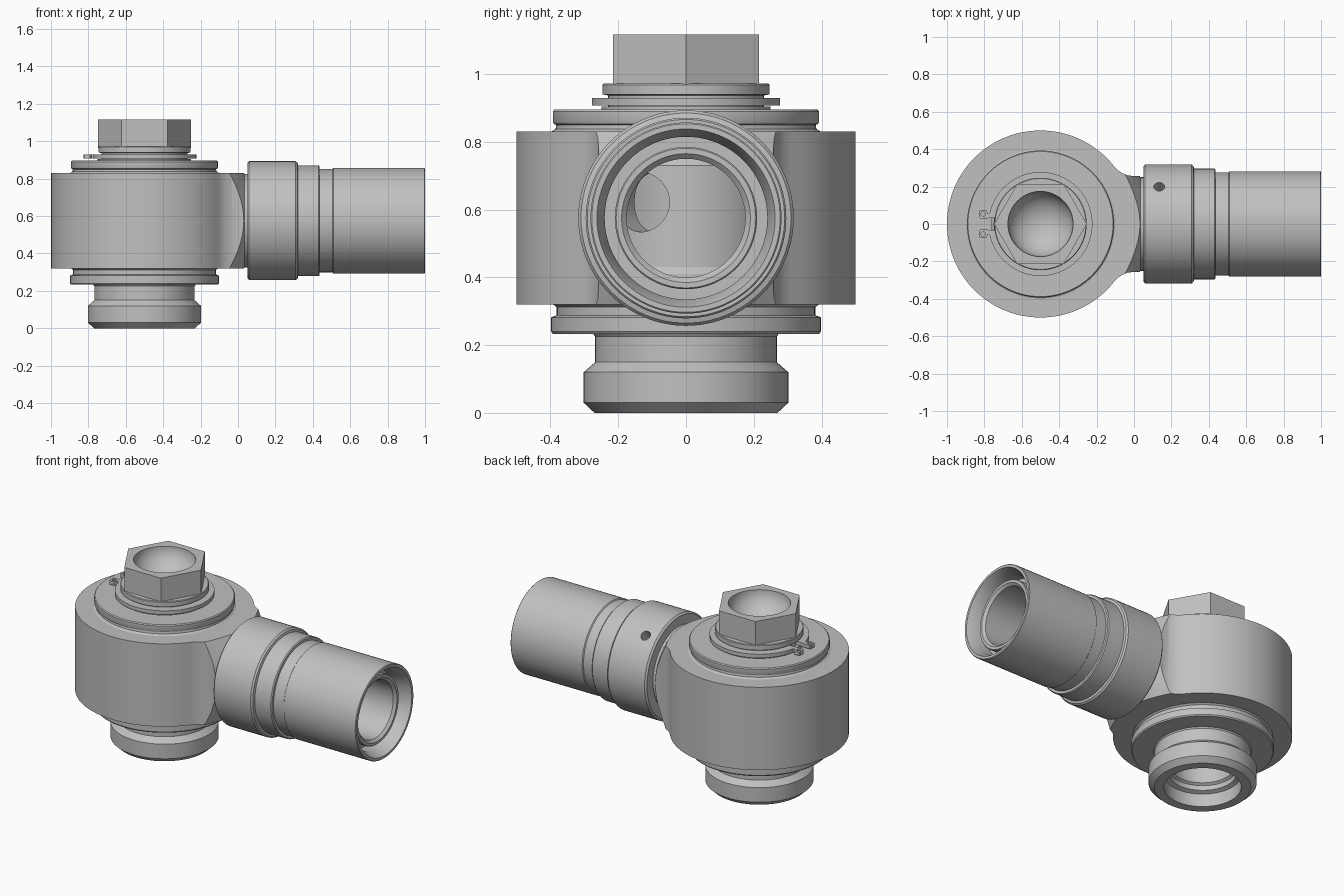
import bpy, bmesh, math
from mathutils import Matrix, Vector

if "Cube" in bpy.data.objects:
    bpy.data.objects.remove(bpy.data.objects["Cube"])

SEG = 96
CX, AZ = -0.5, 0.575          # main axis x, arm axis height

steel = bpy.data.materials.new("grey steel")
steel.diffuse_color = (0.53, 0.53, 0.53, 1)
steel.use_nodes = True
steel.node_tree.nodes["Principled BSDF"].inputs["Base Color"].default_value = steel.diffuse_color


def make(name, bm, matrix=Matrix()):
    bmesh.ops.remove_doubles(bm, verts=bm.verts, dist=1e-5)
    bmesh.ops.recalc_face_normals(bm, faces=bm.faces)
    bm.transform(matrix)
    me = bpy.data.meshes.new(name)
    bm.to_mesh(me)
    bm.free()
    me.materials.append(steel)
    ob = bpy.data.objects.new(name, me)
    bpy.context.collection.objects.link(ob)
    return ob


def lathe(name, pts, matrix):
    """Revolve a closed (radius, height) profile around local z."""
    bm = bmesh.new()
    vs = [bm.verts.new((r, 0, h)) for r, h in pts]
    es = [bm.edges.new((vs[i], vs[(i + 1) % len(vs)])) for i in range(len(vs))]
    bmesh.ops.spin(bm, geom=vs + es, axis=(0, 0, 1), cent=(0, 0, 0),
                   angle=math.tau, steps=SEG, use_merge=False)
    return make(name, bm, matrix)


def prism(name, outline, z0, z1, matrix=Matrix()):
    bm = bmesh.new()
    f = bm.faces.new([bm.verts.new((x, y, z0)) for x, y in outline])
    ext = bmesh.ops.extrude_face_region(bm, geom=[f])["geom"]
    for v in ext:
        if isinstance(v, bmesh.types.BMVert):
            v.co.z = z1
    return make(name, bm, matrix)


def circle(r, n=SEG, cx=0, cy=0):
    return [(cx + r * math.cos(math.tau * i / n), cy + r * math.sin(math.tau * i / n))
            for i in range(n)]


def rod(r, start, end, n=SEG):
    """Cylinder cutter between two points."""
    start, d = Vector(start), Vector(end) - Vector(start)
    m = Matrix.Translation(start) @ d.to_track_quat('Z', 'Y').to_matrix().to_4x4()
    return prism("cutter", circle(r, n), 0, d.length, m)


def cut(ob, cutters, op='DIFFERENCE'):
    """Apply booleans and discard the cutters."""
    for c in cutters:
        c.hide_render = True
        mod = ob.modifiers.new("cut", 'BOOLEAN')
        mod.object, mod.operation, mod.solver = c, op, 'EXACT'
    dg = bpy.context.evaluated_depsgraph_get()
    dg.update()
    me = bpy.data.meshes.new_from_object(ob.evaluated_get(dg))
    ob.modifiers.clear()
    ob.data = me
    for c in cutters:
        bpy.data.objects.remove(c)


MAIN = Matrix.Translation((CX, 0, 0))
ARM = Matrix.Translation((0, 0, AZ)) @ Matrix.Rotation(math.pi / 2, 4, 'Y')

# Housing: round body with a flared neck, turned down conically at the neck end
a0 = math.radians(38)
n = 80
body = [(CX + 0.5 * math.cos(a), 0.5 * math.sin(a))
        for a in (a0 + (math.tau - 2 * a0) * i / n for i in range(n + 1))]
flare = [(-0.088, 0.289), (-0.065, 0.273), (-0.035, 0.260), (0, 0.256), (0.06, 0.256)]
outline = body + [(x, -y) for x, y in flare] + flare[::-1]
housing = prism("housing", outline, 0.32, 0.83)
envelope = lathe("cutter", [(0, -1.2), (0.95, -1.2), (0.95, -0.45), (0.25, 0.035),
                            (0.25, 0.055), (0, 0.055)], ARM)
cut(housing, [envelope], 'INTERSECT')
cut(housing, [rod(0.35, (CX, 0, 0.2), (CX, 0, 1)),
              rod(0.175, (-0.4, 0, AZ), (0.2, 0, AZ))])

# Bearing rings closing the housing above and below
lathe("top_ring", [(0.26, 0.755), (0.36, 0.755), (0.36, 0.83), (0.398, 0.83), (0.385, 0.838),
                   (0.383, 0.85), (0.39, 0.853), (0.393, 0.86), (0.393, 0.89),
                   (0.388, 0.896), (0.26, 0.896)], MAIN)
lathe("bottom_flange", [(0.26, 0.40), (0.36, 0.40), (0.36, 0.32), (0.392, 0.32),
                        (0.382, 0.312), (0.382, 0.288), (0.398, 0.282), (0.398, 0.24),
                        (0.393, 0.233), (0.26, 0.233)], MAIN)

# Hollow bolt with threaded foot, radial ports and stepped bottom bore
bolt = lathe("hollow_bolt", [(0.215, 0), (0.27, 0), (0.302, 0.03), (0.302, 0.12), (0.268, 0.15),
                             (0.268, 0.225), (0.275, 0.235), (0.275, 0.41), (0.265, 0.43),
                             (0.265, 0.73), (0.25, 0.75), (0.25, 0.905), (0.23, 0.905),
                             (0.23, 0.937), (0.247, 0.94), (0.247, 0.968), (0.243, 0.972),
                             (0, 0.972), (0, 0.80), (0.175, 0.76), (0.175, 0.13),
                             (0.19, 0.12), (0.19, 0.09), (0.215, 0.08)], MAIN)
cut(bolt, [rod(0.088, (CX + 0.1 * math.cos(a), 0.1 * math.sin(a), 0.622),
               (CX + 0.4 * math.cos(a), 0.4 * math.sin(a), 0.622), 48)
           for a in (math.radians(d) for d in (-30, 90, 210))])

# Hexagonal head with a rounded hollow
head = prism("hex_head", circle(0.248, 6), 0.965, 1.117, MAIN)
bm = bmesh.new()
bmesh.ops.create_uvsphere(bm, u_segments=SEG, v_segments=48, radius=1)
bowl = make("cutter", bm, Matrix.Translation((CX, 0, 1.117)) @ Matrix.Diagonal((0.174, 0.174, 0.142, 1)))
cut(head, [bowl])

# Open retaining ring with two eyed lugs
g = math.radians(8)
arc = [math.pi + g + (math.tau - 2 * g) * i / 72 for i in range(73)]
clip = [(r * math.cos(a), r * math.sin(a)) for r, seq in ((0.278, arc), (0.222, arc[::-1]))
        for a in seq]
prism("retaining_ring", clip, 0.907, 0.930, MAIN)
for s, side in ((1, "back"), (-1, "front")):
    lug = [(-0.255, 0.033), (-0.285, 0.030), (-0.322, 0.030), (-0.327, 0.036), (-0.327, 0.070),
           (-0.322, 0.076), (-0.292, 0.076), (-0.282, 0.055), (-0.255, 0.065)]
    ob = prism("ring_lug_" + side, [(x, s * y) for x, y in lug], 0.907, 0.930, MAIN)
    cut(ob, [rod(0.012, (CX - 0.306, s * 0.053, 0.8), (CX - 0.306, s * 0.053, 1), 24)])

# Coupling nut with a small radial hole
nut = lathe("coupling_nut", [(0.20, 0.05), (0.308, 0.05), (0.318, 0.06), (0.318, 0.308),
                             (0.310, 0.318), (0.296, 0.322), (0.296, 0.430), (0.291, 0.436),
                             (0.20, 0.436)], ARM)
t = math.asin(0.2 / 0.318)
cut(nut, [rod(0.029, (0.135, 0.25 * math.sin(t), AZ + 0.25 * math.cos(t)),
              (0.135, 0.40 * math.sin(t), AZ + 0.40 * math.cos(t)), 32)])

# Outer sleeve and inner pipe, separated by an open annular recess
lathe("outer_sleeve", [(0.19, 0.40), (0.276, 0.40), (0.276, 0.505), (0.282, 0.51), (0.282, 0.996),
                       (0.278, 1.0), (0.263, 1.0), (0.240, 0.945), (0.240, 0.87), (0.19, 0.87)], ARM)
lathe("inner_pipe", [(0.175, 0.052), (0.21, 0.052), (0.21, 0.945), (0.206, 0.95),
                     (0.190, 0.95), (0.175, 0.935)], ARM)

# Smooth round surfaces, keep hard edges
for ob in bpy.context.scene.objects:
    ob.select_set(True)
    bpy.context.view_layer.objects.active = ob
bpy.ops.object.shade_smooth_by_angle(angle=math.radians(25))
